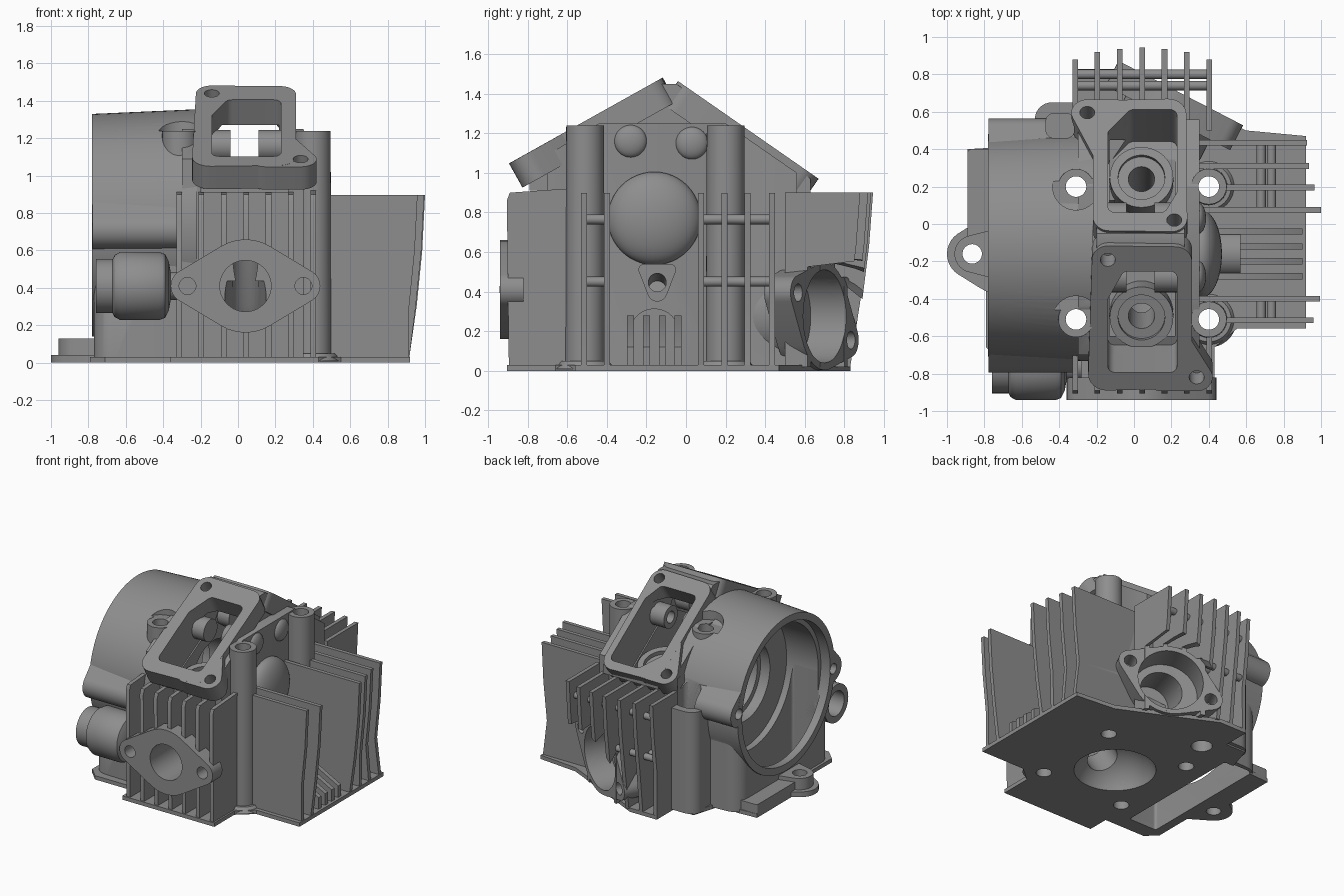
import bpy, bmesh, math
from mathutils import Vector, Matrix, geometry

if "Cube" in bpy.data.objects:
    bpy.data.objects.remove(bpy.data.objects["Cube"])


def frame(o, X, Y):
    X, Y = Vector(X).normalized(), Vector(Y).normalized()
    m = Matrix((X, Y, X.cross(Y))).transposed().to_4x4()
    m.translation = Vector(o)
    return m


FLAT = Matrix.Identity(4)
YZ = frame((0, 0, 0), (0, 1, 0), (0, 0, 1))     # profile in y,z, pushed along +x
XZ = frame((0, 0, 0), (1, 0, 0), (0, 0, 1))     # profile in x,z, pushed along -y


def make(name, bm):
    bmesh.ops.recalc_face_normals(bm, faces=bm.faces)
    me = bpy.data.meshes.new(name)
    bm.to_mesh(me)
    bm.free()
    ob = bpy.data.objects.new(name, me)
    bpy.context.scene.collection.objects.link(ob)
    return ob


def loft(name, rings):
    bm = bmesh.new()
    rows = [[bm.verts.new(p) for p in r] for r in rings]
    n = len(rows[0])
    bm.faces.new(rows[0])
    bm.faces.new(rows[-1])
    for a, b in zip(rows, rows[1:]):
        for i in range(n):
            j = (i + 1) % n
            bm.faces.new((a[i], a[j], b[j], b[i]))
    return make(name, bm)


def prism(name, pts, a, b, M=FLAT):
    return loft(name, [[M @ Vector((x, y, h)) for x, y in pts] for h in (a, b)])


def lathe(name, prof, p0, axis, n=56):
    q = Vector(axis).to_track_quat('Z', 'Y')
    ang = [2 * math.pi * i / n for i in range(n)]
    return loft(name, [[Vector(p0) + q @ Vector((r * math.cos(t), r * math.sin(t), h)) for t in ang]
                       for h, r in prof])


def tube(name, p0, p1, r, r2=None, n=40):
    d = Vector(p1) - Vector(p0)
    return lathe(name, [(0, r), (d.length, r2 or r)], p0, d, n)


def ball(name, c, s):
    bm = bmesh.new()
    bmesh.ops.create_uvsphere(bm, u_segments=48, v_segments=24, radius=1,
                              matrix=Matrix.Translation(c) @ Matrix.Diagonal((*s, 1)))
    return make(name, bm)


def hull(circles, n=32):
    # smooth outline wrapped round a set of (x, y, radius) circles
    p = [Vector((x + r * math.cos(2 * math.pi * i / n), y + r * math.sin(2 * math.pi * i / n)))
         for x, y, r in circles for i in range(n)]
    return [p[i] for i in geometry.convex_hull_2d(p)]


solids, inner, cuts = [], [], []
S, C = solids.append, cuts.append
BOLTS = [(x, y) for x in (-.31, .4) for y in (-.51, .2)]
CAM = (-.115, .735)

# base plate with ledge and mounting ear
S(prism("base_plate", [(.92, -.56), (.92, .47), (.6, .5), (.3, .64), (-.1, .83), (-.33, .83), (-.33, .62),
        (-.5, .62), (-.56, .42), (-.89, .4), (-.89, -.1), (-.79, -.3), (-.79, -.66), (-.71, -.74),
        (-.36, -.74), (-.36, -.905), (.43, -.905), (.43, -.66), (.55, -.56)], 0, .03))
S(prism("side_ledge", hull([(-.87, .38, .02), (-.87, -.1, .02), (-.7, .38, .02), (-.7, -.1, .02)]), .005, .1))
S(prism("ear_foot", hull([(-.87, -.16, .13), (-.7, -.16, .22)]), .002, .042))
S(prism("ear_boss", hull([(-.86, -.16, .1), (-.7, -.16, .14)]), .01, .13))
C(tube("ear_hole", (-.865, -.16, -.1), (-.865, -.16, .3), .052))

# main core and rocker housing
S(prism("core", [(-.7, .01), (-.7, 1.09), (-.44, 1.25), (.2, 1.25), (.56, 1.0), (.56, .01)], -.3, .35, YZ))
S(prism("rocker_housing", [(-.79, .91), (-.79, 1.05), (-.13, 1.45), (-.05, 1.45), (.63, .97), (.63, .9)],
        -.2, .27, YZ))
C(prism("rocker_chamber", [(-.6, .83), (-.6, 1.0), (-.25, 1.27), (.08, 1.27), (.45, 1.0), (.45, .83)],
        -.13, .22, YZ))

# two sloping cover rims: frame, screws, main outline, flared ear, opening
covers = {
    "front": (frame((0, -.89, 1.05), (1, 0, 0), (0, .77, .43)), [(-.14, .8, .085), (.335, .08, .085)],
              [(-.14, .8, .085), (-.145, .1, .1), (.22, .79, .09), (.22, .1, .09)],
              [(.335, .08, .085), (.23, .28, .08), (.15, .08, .085)],
              [(-.1, .15, .04), (.19, .15, .04), (.19, .69, .04), (-.03, .69, .04), (-.1, .55, .04)]),
    "back": (frame((0, .67, .97), (-1, 0, 0), (0, -.72, .5)), [(.25, .09, .085), (-.215, .79, .08)],
             [(.13, .1, .09), (.13, .77, .09), (-.18, .1, .1), (-.2, .78, .085)],
             [(.25, .09, .085), (.14, .35, .08), (.1, .09, .085)],
             [(.1, .23, .04), (-.19, .11, .04), (-.19, .6, .04), (-.14, .7, .04), (.1, .7, .04), (0, .11, .04)])}
for k, (M, screws, rim, ear, gap) in covers.items():
    S(prism(k + "_cover_rim", hull(rim), -.14, 0, M))
    S(prism(k + "_cover_ear", hull(ear), -.14, -.0005, M))
    C(prism(k + "_opening", hull(gap), -.3, .1, M))
    for x, y, r in screws:
        C(prism(k + "_screw_hole", hull([(x, y, .04)]), -.12, .1, M))

# stud towers
for x, y in BOLTS:
    S(tube("stud_tower", (x, y, .01), (x, y, 1.24), .1, .095))
    C(tube("stud_hole", (x, y, -.1), (x, y, 1.5), .055))
    if x > 0:
        S(tube("tower_foot", (x, y, .01), (x, y, .05), .15, .12))

# cam drive cylinder with lugs, chain tunnel below
cam = tube("cam_cylinder", (-.78, *CAM), (-.22, *CAM), .595, .62, 96)
S(cam)
C(tube("cam_bore", (-.9, *CAM), (-.7, *CAM), .54, n=96))
C(tube("cam_cavity", (-.9, *CAM), (-.43, *CAM), .505, n=96))
C(tube("bearing_seat", (-.5, *CAM), (-.35, *CAM), .3, n=64))
C(tube("bearing_bore", (-.5, *CAM), (-.06, *CAM), .26, n=64))
for y, z in ((-.695, .71), (.465, .8)):
    S(prism("cam_cover_lug", hull([(y, z, .1), (-.115, .91, .4)], 64), -.779, -.3, YZ))
    C(tube("lug_hole", (-.9, y, z), (-.6, y, z), .04))
S(prism("chain_housing", hull([(-.66, -.57, .11), (-.66, .34, .11), (-.3, -.58, .11), (-.3, .36, .11)]), .012, .75))
C(prism("chain_slot", hull([(-.7, -.6, .02), (-.5, -.6, .02), (-.7, .4, .02), (-.5, .4, .02)]), -.1, .7))
S(prism("oil_passage_block", hull([(-.44, .56, .09), (-.3, .58, .07), (-.44, .3, .09), (-.3, .3, .07)]), .012, .8))
C(prism("oil_pocket", hull([(-.43, .5, .04), (-.36, .5, .04), (-.43, .55, .04), (-.36, .55, .04)]), .45, 1.0))
C(tube("oil_hole", (-.21, .49, -.1), (-.21, .49, .4), .075))

# tensioner spigot at the front left
S(lathe("tensioner_spigot", [(0, .145), (.09, .145), (.1, .165), (.13, .182), (.34, .182), (.37, .17), (.39, .13),
        (.4, .075), (.48, .075)], (-.76, -.76, .41), (1, 0, 0)))
C(tube("spigot_hole", (-.9, -.76, .41), (-.5, -.76, .41), .095))

# front port flange
F = frame((.04, 0, .41), (1, 0, 0), (0, 0, 1))
S(prism("front_port_flange", hull([(0, 0, .25), (-.31, 0, .09), (.31, 0, .09)]), .82, .94, F))
S(tube("front_port_pipe", (.04, -.9, .41), (.04, -.6, .41), .21))
C(tube("front_port", (.04, -1, .41), (.04, -.42, .41), .137))
C(tube("front_port_bend", (.04, -.46, .41), (.04, -.29, .15), .11))
for s in (-.31, .31):
    C(prism("front_flange_hole", hull([(s, 0, .045)]), .7, 1.0, F))

# angled back port flange
B = frame((.25, .7, .275), (-.89, .46, 0), (0, 0, 1))
ears = [(.29, -.12, .085), (-.29, .12, .085)]
flange = prism("back_port_flange", hull([(0, 0, .272)] + ears), -.15, 0, B)
S(flange)
S(prism("back_port_pipe", hull([(0, 0, .255)], 56), -.4, -.1, B))
C(prism("back_counterbore", hull([(0, 0, .235)], 56), -.2, .3, B))
C(tube("back_port", (.25, .7, .275), (.08, .25, .32), .15))
C(tube("back_port_bend", (.08, .29, .34), (.04, -.02, .14), .12))
for x, y, r in ears:
    C(prism("back_flange_hole", hull([(x, y, .045)]), -.13, .1, B))
keepout = prism("port_clearance", hull([(0, 0, .29), (0, -.5, .29), (.29, -.12, .1), (-.29, .12, .1)]), .001, .6, B)
C(keepout)

# combustion dome, valve guides, rocker shaft bosses
C(ball("combustion_dome", (.04, -.16, -.08), (.3, .3, .3)))
for low, high, k in ((-.29, -.5, "front"), (0, .25, "back")):
    a, b = Vector((.04, low, .15)), Vector((.04, high, .9))
    hole = tube(k + "_valve_hole", a + (a - b) * .1, b + (b - a) * .1, .07)
    C(hole)
    seat = tube(k + "_spring_recess", a.lerp(b, .96), a.lerp(b, 1.1), .125)
    inner.append((tube(k + "_valve_guide", a.lerp(b, .8), b, .17), [hole, seat]))
    cuts.append(seat)
for y, z in ((-.28, 1.16), (.03, 1.15)):
    S(ball("shaft_bump", (.345, y, z), (.04, .082, .082)))
    for x0, x1 in ((-.16, -.04), (.11, .25)):
        pin = tube("shaft_hole", (x0 - .02, y, z), (x1 - .01, y, z), .045)
        inner.append((tube("rocker_boss", (x0, y, z), (x1, y, z), .085), [pin]))

# front and back fins
for i, tip in enumerate((.88, .92, .935, .945, .935, .92, .88)):
    x = -.315 + i * .1195
    S(prism("front_fin", [(-.6, .02), (-.895, .02), (-.905, .86), (-.89, .9), (-.6, .92)],
            x - .015, x + .015, YZ))
    S(prism("back_fin", [(.5, .02), (.83, .02), (tip - .055, .35), (tip - .02, .63), (tip, .9), (.5, .9)],
            x - .015, x + .015, YZ))

# right side fins, with a low centre group under the plug
for y, tip in ((-.515, .96), (-.4, .995), (.075, 1.0), (.195, .965), (.31, .935), (.435, .925)):
    S(prism("side_fin", [(.33, .02), (.915, .02), (tip - .045, .3), (tip - .015, .6), (tip, .897), (.33, .897)],
            -y - .015, -y + .015, XZ))
for y in (-.28, -.2, -.12, -.04):
    S(prism("low_fin", [(.33, .02), (.9, .02), (.9, .12), (.6, .28), (.33, .28)], -y - .017, -y + .017, XZ))
S(prism("plug_step", hull([(-.26, .04, .025), (-.06, .04, .025), (-.16, .19, .125)]), .3, .57, YZ))

# rods tying the fins together
for z in (.45, .765):
    for x in (.68, .735):
        S(tube("side_rod", (x, .075, z), (x, .435, z), .025, n=20))
        S(tube("side_rod", (x, -.515, z), (x, -.4, z), .025, n=20))
    for y in (.74, .8):
        S(tube("back_rod", (-.315, y, z), (.4, y, z), .025, n=20))

# plug hood and boss
S(ball("plug_hood", (.36, -.16, .77), (.11, .235, .235)))
S(prism("plug_boss", hull([(-.21, .51, .03), (-.08, .51, .03), (-.145, .4, .05)]), .3, .42, YZ))
C(tube("plug_hole", (.6, -.145, .49), (.27, -.145, .41), .045))


def box(ob):
    vs = [v.co for v in ob.data.vertices]
    return [(min(v[i] for v in vs), max(v[i] for v in vs)) for i in range(3)]


# carve every part with the cutters that reach it, then shade
spots = [tube("tower_spotface", (x, y, 1.24), (x, y, 1.6), .125) for x, y in BOLTS if x < 0]
jobs = [(o, cuts) for o in solids] + inner + [(cam, spots)]
bounds = {}
for part, tools in jobs:
    for c in tools:
        if part is flange and c is keepout:
            continue
        for o in (part, c):
            if o.name not in bounds:
                bounds[o.name] = box(o)
        if all(a[0] < b[1] and b[0] < a[1] for a, b in zip(bounds[part.name], bounds[c.name])):
            m = part.modifiers.new("cut", 'BOOLEAN')
            m.operation, m.solver, m.object = 'DIFFERENCE', 'EXACT', c
dg = bpy.context.evaluated_depsgraph_get()
parts = solids + [o for o, _ in inner]
done = [bpy.data.meshes.new_from_object(o.evaluated_get(dg)) for o in parts]
metal = bpy.data.materials.new("dark_cast_metal")
metal.diffuse_color = (.27, .27, .27, 1)
metal.use_nodes = True
metal.node_tree.nodes["Principled BSDF"].inputs["Base Color"].default_value = metal.diffuse_color
for o, me in zip(parts, done):
    o.modifiers.clear()
    o.data = me
    me.materials.clear()
    me.materials.append(metal)
    me.shade_smooth()
    me.set_sharp_from_angle(angle=math.radians(32))
for o in set(cuts + spots + [c for _, t in inner for c in t]):
    bpy.data.objects.remove(o)
